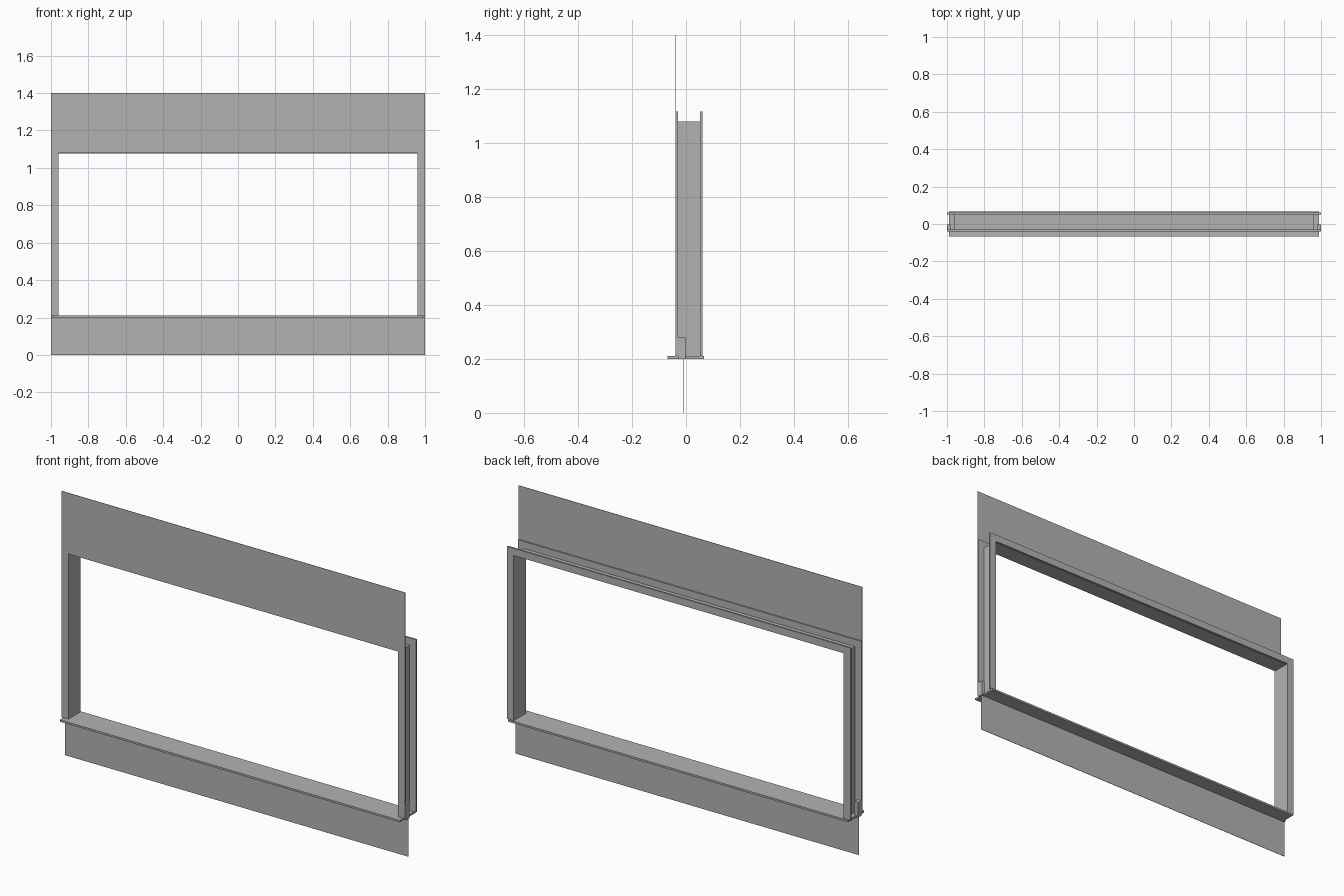
import bpy
import bmesh
from mathutils import Matrix, Vector

cube = bpy.data.objects.get("Cube")
if cube:
    bpy.data.objects.remove(cube, do_unlink=True)

grey = bpy.data.materials.new("plain grey")
grey.use_nodes = True
colour = (0.45, 0.45, 0.45, 1)
grey.diffuse_color = colour
grey.node_tree.nodes["Principled BSDF"].inputs["Base Color"].default_value = colour


def finish(name, bm):
    bmesh.ops.recalc_face_normals(bm, faces=bm.faces)
    mesh = bpy.data.meshes.new(name)
    bm.to_mesh(mesh)
    bm.free()
    mesh.materials.append(grey)
    obj = bpy.data.objects.new(name, mesh)
    bpy.context.collection.objects.link(obj)
    return obj


def box(name, x, y, z):
    """Box between the given (low, high) ranges."""
    low, high = (Vector(c) for c in zip(x, y, z))
    bm = bmesh.new()
    place = Matrix.Translation((low + high) / 2) @ Matrix.Diagonal((*(high - low), 1))
    bmesh.ops.create_cube(bm, size=1, matrix=place)
    return finish(name, bm)


def arch(name, outer, inner, top_out, top_in, y):
    """Three-sided frame, open at the sill."""
    outline = [(-outer, SILL_TOP), (-outer, top_out), (outer, top_out), (outer, SILL_TOP),
               (inner, SILL_TOP), (inner, top_in), (-inner, top_in), (-inner, SILL_TOP)]
    bm = bmesh.new()
    face = bm.faces.new([bm.verts.new((px, y[0], pz)) for px, pz in outline])
    side = bmesh.ops.extrude_face_region(bm, geom=[face])["geom"]
    moved = [v for v in side if isinstance(v, bmesh.types.BMVert)]
    bmesh.ops.translate(bm, verts=moved, vec=(0, y[1] - y[0], 0))
    return finish(name, bm)


SILL_TOP = 0.21
FRONT, BACK = (-0.039, -0.03), (0.052, 0.061)

# Frame: two flanges joined by a thin liner
arch("front_flange", 1.0, 0.96, 1.117, 1.079, FRONT)
arch("back_flange", 1.0, 0.96, 1.117, 1.079, BACK)
arch("frame_liner", 0.963, 0.96, 1.08, 1.077, (FRONT[1], BACK[0]))

# Sill and its end clips
box("sill", (-0.99, 0.99), (-0.068, 0.067), (0.2, SILL_TOP))
for side, name in ((-1, "right_clip"), (1, "left_clip")):
    box(name, sorted((side * 0.98, side * 1.0)), (-0.03, -0.002), (0.2, 0.28))

# Thin wall panels above and below the opening
box("upper_panel", (-1, 1), (-0.039, -0.037), (1.117, 1.4))
box("lower_panel", (-1, 1), (-0.012, -0.01), (0, 0.2))
